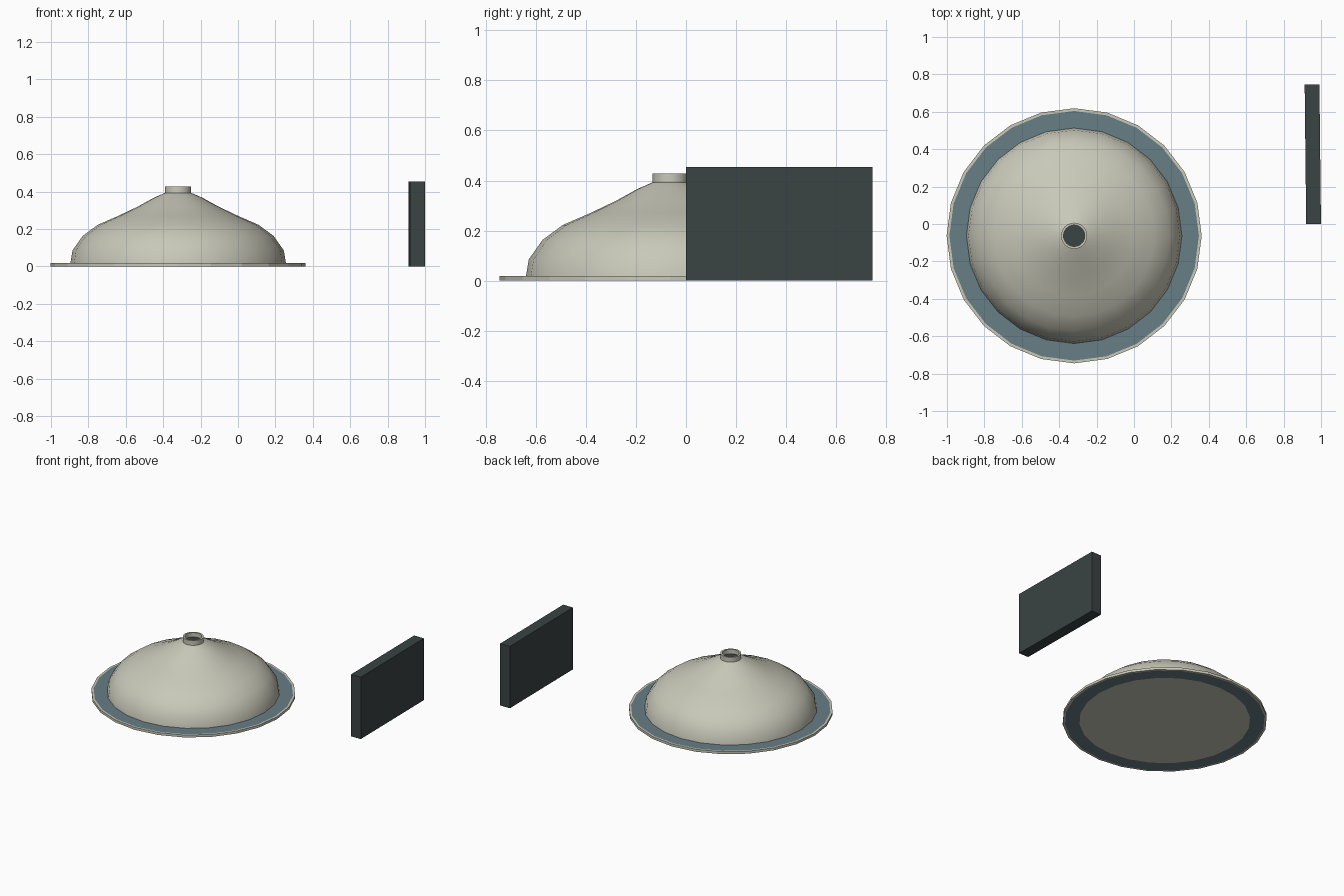
import bpy, bmesh, math
from mathutils import Matrix

if "Cube" in bpy.data.objects:
    bpy.data.objects.remove(bpy.data.objects["Cube"])

CX, CY, SIDES = -0.32, -0.063, 24


def material(name, rgb):
    # display colour (0-255) converted to linear
    lin = [((c / 255 + 0.055) / 1.055) ** 2.4 for c in rgb]
    m = bpy.data.materials.new(name)
    m.diffuse_color = (*lin, 1)
    m.use_nodes = True
    m.node_tree.nodes["Principled BSDF"].inputs["Base Color"].default_value = m.diffuse_color
    return m


cream = material("warm_grey", (200, 200, 185))
blue = material("slate_blue", (103, 126, 134))
dark = material("charcoal", (58, 67, 67))


def finish(name, bm, mats, smooth_angle=None):
    me = bpy.data.meshes.new(name)
    bm.to_mesh(me)
    bm.free()
    ob = bpy.data.objects.new(name, me)
    bpy.context.collection.objects.link(ob)
    for m in mats:
        me.materials.append(m)
    if smooth_angle:
        bpy.ops.object.select_all(action='DESELECT')
        ob.select_set(True)
        bpy.context.view_layer.objects.active = ob
        bpy.ops.object.shade_smooth_by_angle(angle=math.radians(smooth_angle))
    return ob


def lathe(name, profile, mats, mat_rule=None, smooth_angle=None):
    """Revolve (radius, z) points, listed from the bottom outwards and up."""
    bm = bmesh.new()
    rings = []
    for r, z in profile:
        if r == 0:
            rings.append([bm.verts.new((CX, CY, z))] * SIDES)
        else:
            rings.append([bm.verts.new((CX + r * math.cos(math.tau * i / SIDES),
                                        CY + r * math.sin(math.tau * i / SIDES), z))
                          for i in range(SIDES)])
    for k, (a, b) in enumerate(zip(rings, rings[1:])):
        for i in range(SIDES):
            j = (i + 1) % SIDES
            quad = list(dict.fromkeys((a[i], a[j], b[j], b[i])))
            f = bm.faces.new(quad)
            f.material_index = mat_rule(k) if mat_rule else 0
    return finish(name, bm, mats, smooth_angle)


# Base disc: pale underside and rim, blue ring above and below
lathe("base_disc",
      [(0, 0), (0.57, 0), (0.667, 0), (0.682, 0),
       (0.682, 0.018), (0.667, 0.018), (0.55, 0.018)],
      [cream, blue], lambda k: 1 if k in (1, 5) else 0)

# Dome with a short open neck
lathe("dome",
      [(0.576, 0.018), (0.565, 0.085), (0.51, 0.163), (0.43, 0.222),
       (0.32, 0.27), (0.215, 0.32), (0.13, 0.367), (0.07, 0.393),
       (0.07, 0.428), (0.057, 0.428), (0.057, 0.395)],
      [cream], smooth_angle=35)

# Dark floor inside the neck
lathe("neck_opening", [(0.058, 0.396), (0, 0.396)], [dark])

# Upright slab, turned very slightly about its vertical axis
bm = bmesh.new()
bmesh.ops.create_cube(bm, size=1)
bmesh.ops.scale(bm, vec=(0.079, 0.745, 0.455), verts=bm.verts)
bmesh.ops.rotate(bm, cent=(0, 0, 0), matrix=Matrix.Rotation(0.011, 3, 'Z'), verts=bm.verts)
bmesh.ops.translate(bm, vec=(0.956, 0.3725, 0.2275), verts=bm.verts)
finish("slab", bm, [dark])
